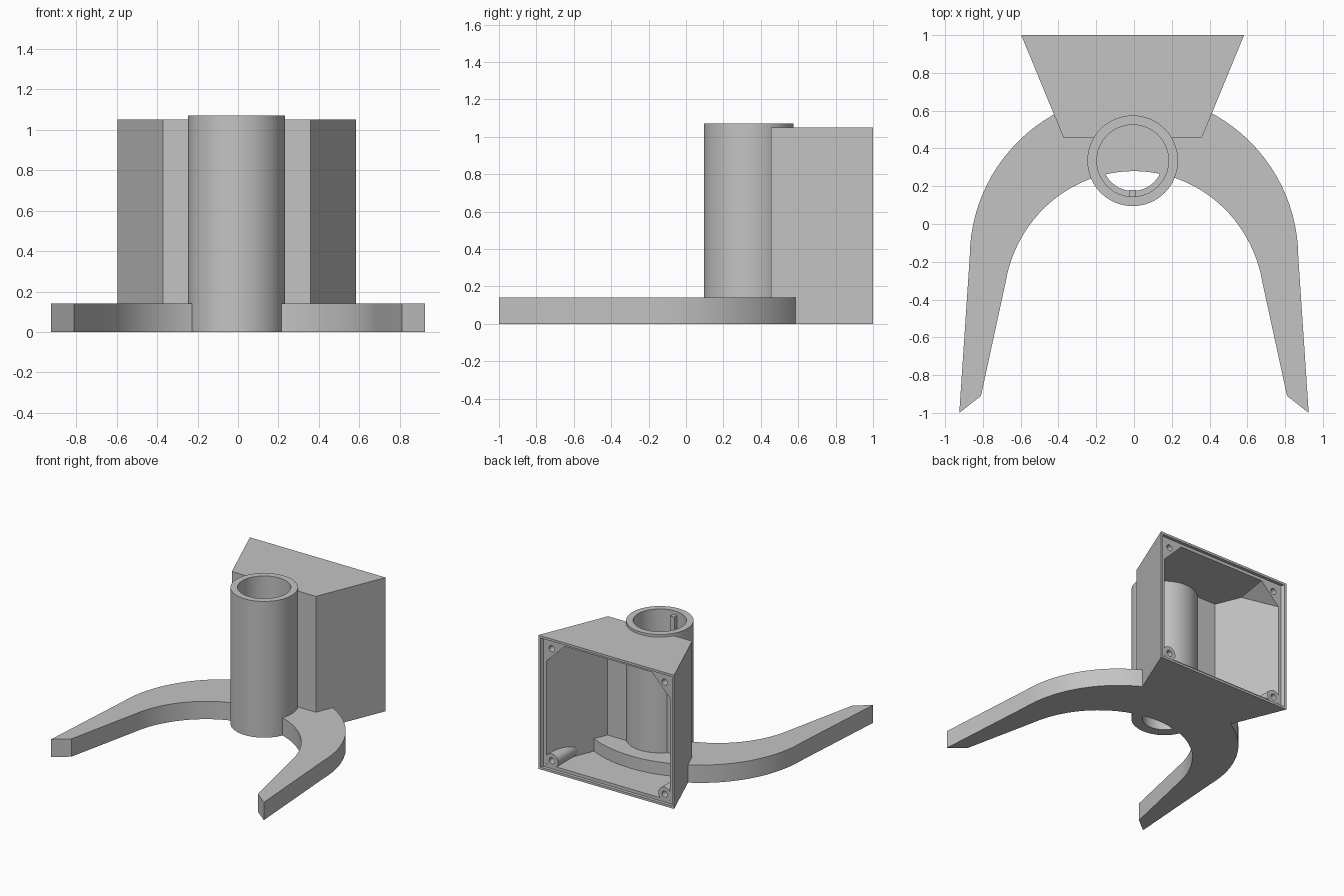
import bpy, bmesh, math
from mathutils import Vector, Matrix

if "Cube" in bpy.data.objects:
    bpy.data.objects.remove(bpy.data.objects["Cube"], do_unlink=True)

grey = bpy.data.materials.new("plain grey")
grey.use_nodes = True
COLOR = (0.55, 0.55, 0.55, 1)
grey.diffuse_color = COLOR
grey.node_tree.nodes["Principled BSDF"].inputs["Base Color"].default_value = COLOR

CX, TUBE_Y = -0.007, 0.335
FRONT, BACK, TOP = 0.455, 1.0, 1.05
WALL, LIP, SEAT = 0.042, 0.018, 0.025


def finish(name, bm):
    bmesh.ops.recalc_face_normals(bm, faces=bm.faces)
    mesh = bpy.data.meshes.new(name)
    bm.to_mesh(mesh)
    bm.free()
    mesh.materials.append(grey)
    obj = bpy.data.objects.new(name, mesh)
    bpy.context.collection.objects.link(obj)
    return obj


def prism(name, outline, z0, z1):
    bm = bmesh.new()
    face = bm.faces.new([bm.verts.new((x, y, z0)) for x, y in outline])
    new = bmesh.ops.extrude_face_region(bm, geom=[face])["geom"]
    verts = [v for v in new if isinstance(v, bmesh.types.BMVert)]
    bmesh.ops.translate(bm, verts=verts, vec=(0, 0, z1 - z0))
    return finish(name, bm)


def cylinder(name, radius, start, end, segments=32):
    start, end = Vector(start), Vector(end)
    turn = (end - start).to_track_quat('Z', 'Y').to_matrix().to_4x4()
    bm = bmesh.new()
    bmesh.ops.create_cone(bm, cap_ends=True, segments=segments, radius1=radius, radius2=radius,
                          depth=(end - start).length,
                          matrix=Matrix.Translation((start + end) / 2) @ turn)
    return finish(name, bm)


def boolean(obj, tool, operation='DIFFERENCE'):
    mod = obj.modifiers.new("cut", 'BOOLEAN')
    mod.object, mod.operation, mod.solver = tool, operation, 'EXACT'
    bpy.context.view_layer.objects.active = obj
    bpy.ops.object.modifier_apply(modifier=mod.name)


def discard(*objs):
    for o in objs:
        bpy.data.objects.remove(o, do_unlink=True)


def half_width(y):
    return 0.365 + (y - FRONT) * 0.225 / (BACK - FRONT)


def trapezoid(inset, y0, y1):
    a, b = half_width(y0) - inset, half_width(y1) - inset
    return [(CX - a, y0), (CX + a, y0), (CX + b, y1), (CX - b, y1)]


# Arched base with two forward legs
def arc(rx, ry, cy, y_end, n=48):
    a = math.asin((y_end - cy) / ry)
    return [(rx * math.cos(t), cy + ry * math.sin(t))
            for t in (a + (math.pi - 2 * a) * i / n for i in range(n + 1))]


outer = arc(0.87, 0.87, -0.18, -0.18)
inner = arc(0.69, 0.71, -0.43, -0.31)
outline = [(0.925, -1)] + outer + [(-0.925, -1), (-0.81, -0.91)] + inner[::-1] + [(0.81, -0.91)]
base = prism("arched_base", outline, 0, 0.14)

# Tube with a stepped bore, revolved from its wall profile
profile = [(0.16, 0), (0.24, 0), (0.24, 1.07), (0.19, 1.07), (0.19, 0.14), (0.16, 0.14)]
bm = bmesh.new()
verts = [bm.verts.new((r, 0, z)) for r, z in profile]
edges = [bm.edges.new((verts[i - 1], verts[i])) for i in range(len(verts))]
bmesh.ops.spin(bm, geom=verts + edges, cent=(0, 0, 0), axis=(0, 0, 1),
               angle=2 * math.pi, steps=64, use_duplicate=False)
bmesh.ops.remove_doubles(bm, verts=bm.verts, dist=1e-4)
bmesh.ops.translate(bm, verts=bm.verts, vec=(CX, TUBE_Y, 0))
tube = finish("tube", bm)

# Small locating key inside the bore
key = prism("bore_key", [(CX - 0.018, 0.14), (CX + 0.018, 0.14),
                         (CX + 0.018, 0.18), (CX - 0.018, 0.18)], 0.1, 1.04)

# Hollow housing, open at the back, with a stepped rim
housing = prism("housing", trapezoid(0, FRONT, BACK), 0, TOP)
cavity = prism("cavity_cutter", trapezoid(WALL, FRONT + WALL, BACK + 0.1), WALL, TOP - WALL)
rim = prism("rim_cutter", trapezoid(LIP, BACK - SEAT, BACK + 0.1), LIP, TOP - LIP)
bore = cylinder("bore_cutter", 0.2, (CX, TUBE_Y, -0.1), (CX, TUBE_Y, TOP + 0.2), 64)
for tool in (cavity, rim, bore):
    boolean(housing, tool)
discard(cavity, rim, bore)

# Screw bosses: round ones at the bottom, tapered gussets at the top
y_seat = BACK - SEAT
envelope = prism("boss_envelope", trapezoid(0.01, FRONT + 0.01, BACK), 0.01, TOP - 0.01)
bosses = []
for side, label in ((1, "left"), (-1, "right")):
    x = CX + side * 0.49
    boss = cylinder("lower_boss_" + label, 0.055, (x, y_seat, 0.08), (x, 0.6, 0.08))
    boolean(boss, envelope, 'INTERSECT')

    bm = bmesh.new()
    w, z = half_width(y_seat) - WALL + 0.01, TOP - WALL + 0.01
    tip = half_width(0.66) - WALL + 0.01
    points = [(w, y_seat, z), (w - 0.18, y_seat, z), (w, y_seat, z - 0.18), (tip, 0.66, z)]
    for px, py, pz in points:
        bm.verts.new((CX + side * px, py, pz))
    bmesh.ops.convex_hull(bm, input=bm.verts)
    gusset = finish("upper_gusset_" + label, bm)

    for part, height in ((boss, 0.08), (gusset, TOP - 0.09)):
        hole = cylinder("screw_hole_cutter", 0.024, (x, BACK + 0.05, height), (x, 0.87, height), 24)
        boolean(part, hole)
        discard(hole)
    bosses += [boss, gusset]
discard(envelope)

# Smooth the round surfaces and keep the edges crisp
bpy.ops.object.select_all(action='DESELECT')
for part in [base, tube, housing, key] + bosses:
    part.select_set(True)
bpy.context.view_layer.objects.active = tube
bpy.ops.object.shade_smooth_by_angle(angle=math.radians(25))
